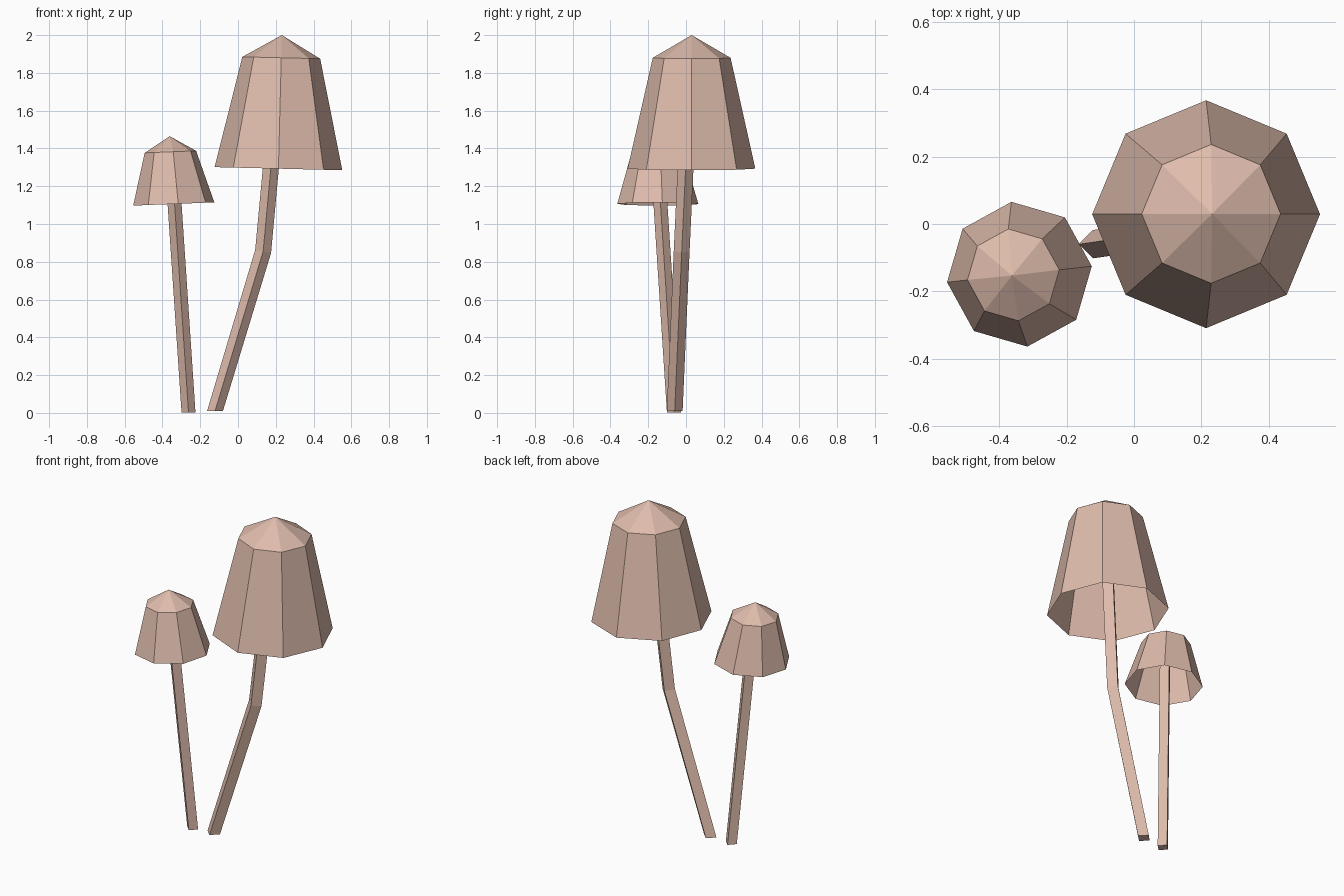
import bpy
import bmesh
import math
from mathutils import Vector

if "Cube" in bpy.data.objects:
    bpy.data.objects.remove(bpy.data.objects["Cube"])

skin = bpy.data.materials.new("pale pinkish brown")
skin.diffuse_color = (0.73, 0.50, 0.41, 1.0)
skin.use_nodes = True
skin.node_tree.nodes["Principled BSDF"].inputs["Base Color"].default_value = skin.diffuse_color


def ring(bm, centre, radius, sides, turn=0.0, slope=0.0):
    """Regular ring of vertices; slope tilts it along x."""
    verts = []
    for i in range(sides):
        a = math.radians(turn) + math.tau * i / sides
        dx, dy = radius * math.cos(a), radius * math.sin(a)
        verts.append(bm.verts.new(Vector(centre) + Vector((dx, dy, slope * dx))))
    return verts


def bridge(bm, low, high):
    n = len(low)
    for i in range(n):
        j = (i + 1) % n
        bm.faces.new((low[i], low[j], high[j], high[i]))


def finish(bm, name):
    mesh = bpy.data.meshes.new(name)
    bm.to_mesh(mesh)
    bm.free()
    mesh.materials.append(skin)
    obj = bpy.data.objects.new(name, mesh)
    bpy.context.collection.objects.link(obj)


def cap(name, rim, rim_r, shoulder, shoulder_r, apex, turn, slope):
    """Hollow eight-sided bell, open underneath."""
    bm = bmesh.new()
    low = ring(bm, rim, rim_r, 8, turn, slope)
    high = ring(bm, shoulder, shoulder_r, 8, turn, slope)
    bridge(bm, low, high)
    tip = bm.verts.new(apex)
    for i in range(8):
        bm.faces.new((high[i], high[(i + 1) % 8], tip))
    finish(bm, name)


def stem(name, path, radius, slopes):
    """Four-sided stalk through the path points, closed at both ends."""
    bm = bmesh.new()
    rings = [ring(bm, p, radius, 4, 0, s) for p, s in zip(path, slopes)]
    for low, high in zip(rings, rings[1:]):
        bridge(bm, low, high)
    bm.faces.new(rings[0][::-1])
    bm.faces.new(rings[-1])
    finish(bm, name)


# Tall mushroom
cap("tall_cap", (0.214, 0.029, 1.293), 0.338, (0.229, 0.03, 1.88), 0.206,
    (0.232, 0.03, 2.0), 0, -0.024)
stem("tall_stem", [(-0.122, -0.06, 0.009), (0.133, -0.023, 0.855), (0.228, 0.025, 1.88)],
     0.042, [0, -0.2, -0.024])

# Short mushroom
cap("short_cap", (-0.34, -0.149, 1.106), 0.216, (-0.358, -0.151, 1.382), 0.137,
    (-0.362, -0.153, 1.465), 6.3, 0.04)
stem("short_stem", [(-0.262, -0.064, 0.002), (-0.354, -0.153, 1.38)],
     0.037, [-0.03, 0.04])
